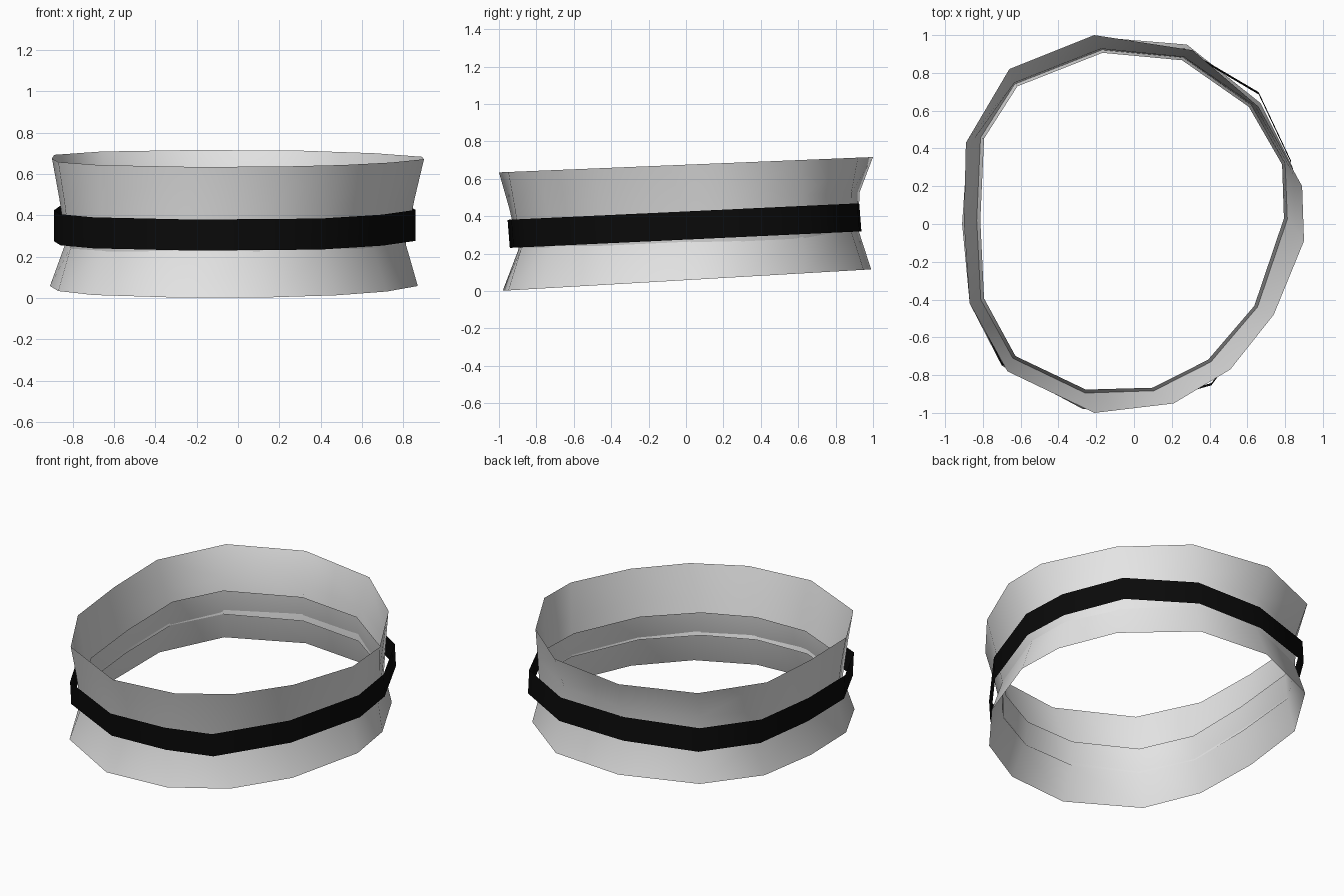
import bpy
import bmesh
from mathutils import Vector

# Remove the default object if present
default_cube = bpy.data.objects.get("Cube")
if default_cube:
    bpy.data.objects.remove(default_cube, do_unlink=True)


def make_material(name, value):
    """One flat neutral colour for viewport and render."""
    material = bpy.data.materials.new(name)
    material.use_nodes = True
    colour = (value, value, value, 1)
    material.diffuse_color = colour
    shader = material.node_tree.nodes["Principled BSDF"]
    shader.inputs["Base Color"].default_value = colour
    shader.inputs["Roughness"].default_value = 0.8
    return material


def tilted_ring(outline, height, slope):
    """Lift a plan outline to a height that rises towards the back."""
    return [Vector((x, y, height + slope * y)) for x, y in outline]


def blend_ring(start, end, plan_factor, height_factor):
    """Ring between two others, with separate factors for plan and height."""
    ring = []
    for first, second in zip(start, end):
        point = first.lerp(second, plan_factor(first))
        point.z = first.z + (second.z - first.z) * height_factor
        ring.append(point)
    return ring


def make_band(name, rings, material):
    """Open sheet that joins a stack of closed rings, lowest ring first."""
    bm = bmesh.new()
    rows = [[bm.verts.new(point) for point in ring] for ring in rings]
    for lower, upper in zip(rows, rows[1:]):
        for i in range(len(lower)):
            # Outlines run clockwise from above, so this order faces outwards
            bm.faces.new((lower[i], upper[i], upper[i - 1], lower[i - 1]))
    mesh = bpy.data.meshes.new(name)
    bm.to_mesh(mesh)
    bm.free()
    mesh.materials.append(material)
    band = bpy.data.objects.new(name, mesh)
    bpy.context.collection.objects.link(band)
    bpy.ops.object.select_all(action="DESELECT")
    band.select_set(True)
    bpy.context.view_layer.objects.active = band
    bpy.ops.object.shade_smooth_by_angle(angle=0.9)
    return band


# Plan outlines, clockwise from the back
top_outline = [(-.21, 1), (.31, .92), (.66, .62), (.89, .2), (.9, -.09),
               (.74, -.48), (.51, -.77), (.21, -.95), (-.21, -1),
               (-.67, -.78), (-.87, -.42), (-.9, 0), (-.89, .43), (-.66, .82)]
waist_outline = [(-.17, .92), (.26, .88), (.62, .63), (.8, .32), (.81, .03),
                 (.65, -.44), (.4, -.73), (.1, -.88), (-.26, -.89),
                 (-.64, -.71), (-.81, -.4), (-.83, .02), (-.81, .46), (-.63, .74)]
bottom_outline = [(-.2, .99), (.28, .95), (.67, .64), (.84, .3), (.87, 0),
                  (.72, -.46), (.48, -.77), (.15, -.95), (-.27, -.98),
                  (-.7, -.75), (-.87, -.42), (-.91, 0), (-.88, .44), (-.66, .8)]
strap_outline = [(-.2, .93), (.27, .92), (.66, .69), (.83, .33), (.86, .03),
                 (.7, -.46), (.41, -.85), (.12, -.93), (-.26, -.95),
                 (-.7, -.74), (-.86, -.42), (-.89, 0), (-.86, .45), (-.65, .79)]
inner_outline = [(x * .98, y * .985) for x, y in waist_outline]

cloth = make_material("light grey cloth", 0.78)
strap_black = make_material("black strap", 0.003)

# Upper flared cuff, steeper at the back
upper_rim = tilted_ring(top_outline, .675, .041)
upper_foot = tilted_ring(waist_outline, .25, .05)
upper_middle = blend_ring(upper_rim, upper_foot,
                          lambda p: .9 if p.y > .8 else .5, .45)
make_band("upper_cuff", [upper_foot, upper_middle, upper_rim], cloth)

# Lower flared cuff, crossing the upper one behind the strap
lower_rim = tilted_ring(bottom_outline, .058, .058)
lower_head = tilted_ring(inner_outline, .41, .055)
lower_middle = blend_ring(lower_rim, lower_head, lambda p: .8, .6)
make_band("lower_cuff", [lower_rim, lower_middle, lower_head], cloth)

# Strap around the waist, leaning slightly with the tilt
strap_foot = tilted_ring(strap_outline, .275, .047)
strap_head = tilted_ring(strap_outline, .425, .047)
for point in strap_foot:
    point.y += .008
for point in strap_head:
    point.y -= .004
make_band("waist_strap", [strap_foot, strap_head], strap_black)
